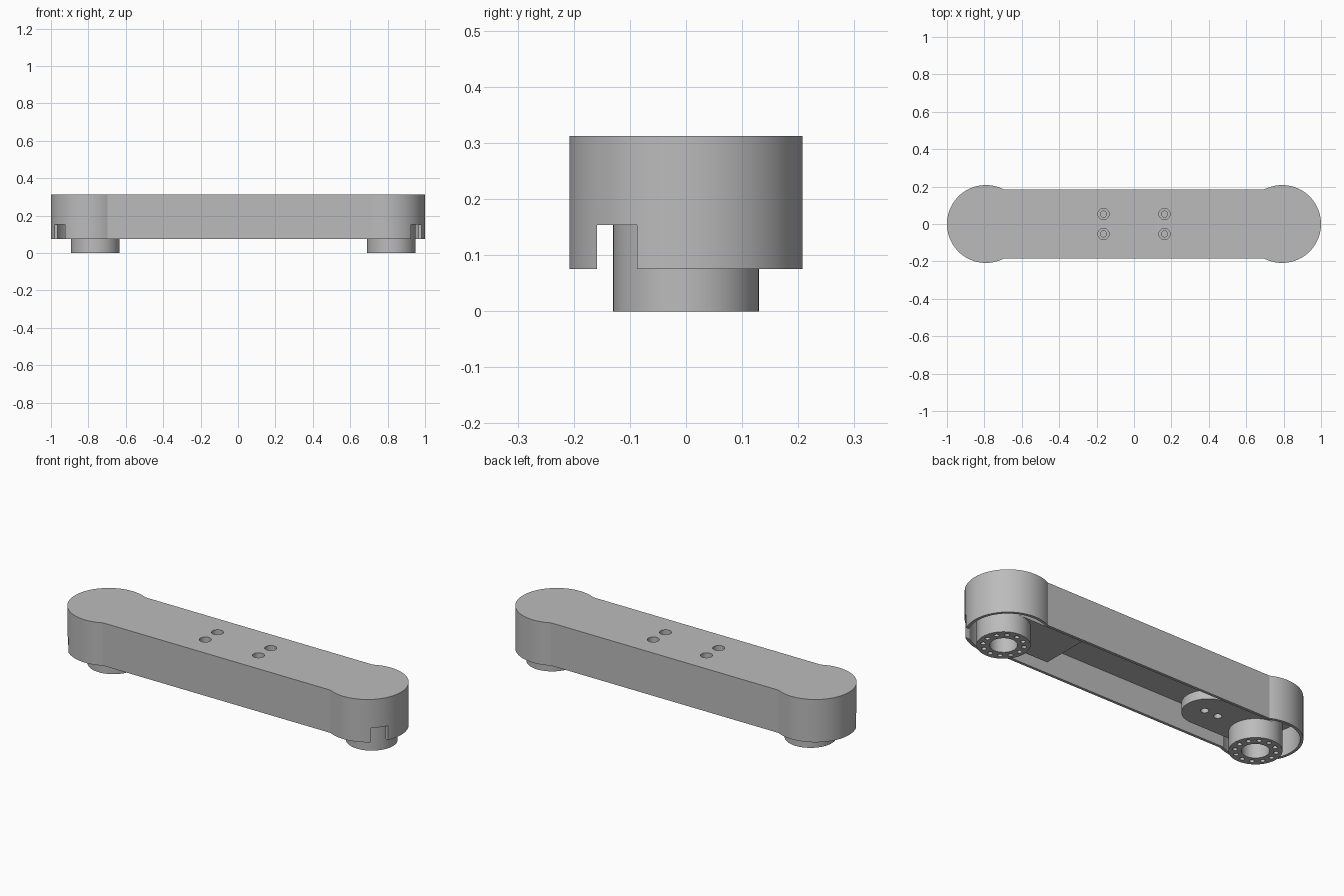
import bpy, bmesh, math

if "Cube" in bpy.data.objects:
    bpy.data.objects.remove(bpy.data.objects["Cube"], do_unlink=True)

grey = bpy.data.materials.new("mid grey")
grey.use_nodes = True
colour = (0.5, 0.5, 0.5, 1)
grey.diffuse_color = colour
grey.node_tree.nodes["Principled BSDF"].inputs["Base Color"].default_value = colour

ROOF, RIM, CEILING = 0.312, 0.075, 0.22
BOSS_X = (-0.763, 0.82)
BOSS_R, DECK = 0.13, 0.105


def arc(cx, cy, r, start, end, steps=48):
    return [(cx + r * math.cos(start + (end - start) * i / steps),
             cy + r * math.sin(start + (end - start) * i / steps))
            for i in range(steps + 1)]


def circle(cx, cy, r, steps=48):
    return arc(cx, cy, r, 0, math.tau, steps)[:-1]


def prism(name, outline, z0, z1):
    """Extrude a flat outline between two heights."""
    bm = bmesh.new()
    face = bm.faces.new([bm.verts.new((x, y, z0)) for x, y in outline])
    top = bmesh.ops.extrude_face_region(bm, geom=[face])
    for v in top["geom"]:
        if isinstance(v, bmesh.types.BMVert):
            v.co.z = z1
    bmesh.ops.recalc_face_normals(bm, faces=bm.faces)
    mesh = bpy.data.meshes.new(name)
    bm.to_mesh(mesh)
    bm.free()
    obj = bpy.data.objects.new(name, mesh)
    bpy.context.collection.objects.link(obj)
    mesh.materials.append(grey)
    return obj


def box(name, x0, x1, y0, y1, z0, z1):
    return prism(name, [(x0, y0), (x1, y0), (x1, y1), (x0, y1)], z0, z1)


def cut(obj, cutters):
    """Subtract the cutters, bake the result and discard the cutters."""
    for c in cutters:
        c.hide_render = True
        mod = obj.modifiers.new("cut", 'BOOLEAN')
        mod.operation, mod.solver, mod.object = 'DIFFERENCE', 'EXACT', c
    graph = bpy.context.evaluated_depsgraph_get()
    mesh = bpy.data.meshes.new_from_object(obj.evaluated_get(graph))
    obj.modifiers.clear()
    obj.data = mesh
    for c in cutters:
        bpy.data.objects.remove(c, do_unlink=True)


def link_outline(inset):
    """Two round ends joined by a slightly narrower bar."""
    r, half = 0.208 - inset, 0.185 - inset
    a = math.pi - math.asin(half / r)
    right = arc(0.792, 0, r, -a, a, 96)
    return right + [(-x, -y) for x, y in right]


# Hollow housing, open underneath
housing = prism("housing", link_outline(0), RIM, ROOF)
cutters = [prism("cavity", link_outline(0.015), RIM - 0.1, CEILING)]

# Cable notches at both ends
for s in (-1, 1):
    x0, x1 = sorted((s * 0.88, s * 1.1))
    cutters.append(box("notch", x0, x1, -0.159, -0.087, 0, 0.154))

# Counterbored screw holes in the roof
for sx in (-1, 1):
    for sy in (-1, 1):
        x, y = sx * 0.163, sy * 0.053
        cutters.append(prism("counterbore", circle(x, y, 0.03, 32), 0.28, 0.4))
        cutters.append(prism("screw_hole", circle(x, y, 0.016, 32), 0.245, 0.35))
cut(housing, cutters)
parts = [housing]

# Bearing bosses with a central bore and a ring of bolt holes
for name, cx in zip(("right_boss", "left_boss"), BOSS_X):
    boss = prism(name, circle(cx, 0, BOSS_R, 64), 0, DECK)
    holes = [prism("bore", circle(cx, 0, 0.068), -0.1, 0.09)]
    for i in range(12):
        a = math.tau * i / 12
        holes.append(prism("bolt_hole", circle(cx + 0.1 * math.cos(a), 0.1 * math.sin(a),
                                               0.012, 16), -0.1, 0.04))
    cut(boss, holes)
    parts.append(boss)

# Square-ended motor body at one end
q = math.pi / 2
body = arc(BOSS_X[1], 0, BOSS_R, -q, q) + [(0.436, BOSS_R), (0.436, -BOSS_R)]
parts.append(prism("motor_body", body, DECK, CEILING))

# Round-ended arm plate with two holes, and its hub, at the other end
plate = arc(-0.467, 0, BOSS_R, -q, q) + arc(BOSS_X[0], 0, BOSS_R, q, 3 * q)
arm = prism("arm_plate", plate, DECK, 0.155)
cut(arm, [prism("arm_hole", circle(x, 0, 0.02, 24), 0, 0.145) for x in (-0.444, -0.526)])
parts.append(arm)
parts.append(prism("arm_hub", circle(BOSS_X[0], 0, BOSS_R, 64), 0.155, CEILING))

# Smooth the round walls and keep the edges crisp
bpy.ops.object.select_all(action='DESELECT')
for p in parts:
    p.select_set(True)
bpy.context.view_layer.objects.active = housing
bpy.ops.object.shade_smooth_by_angle(angle=math.radians(25))
